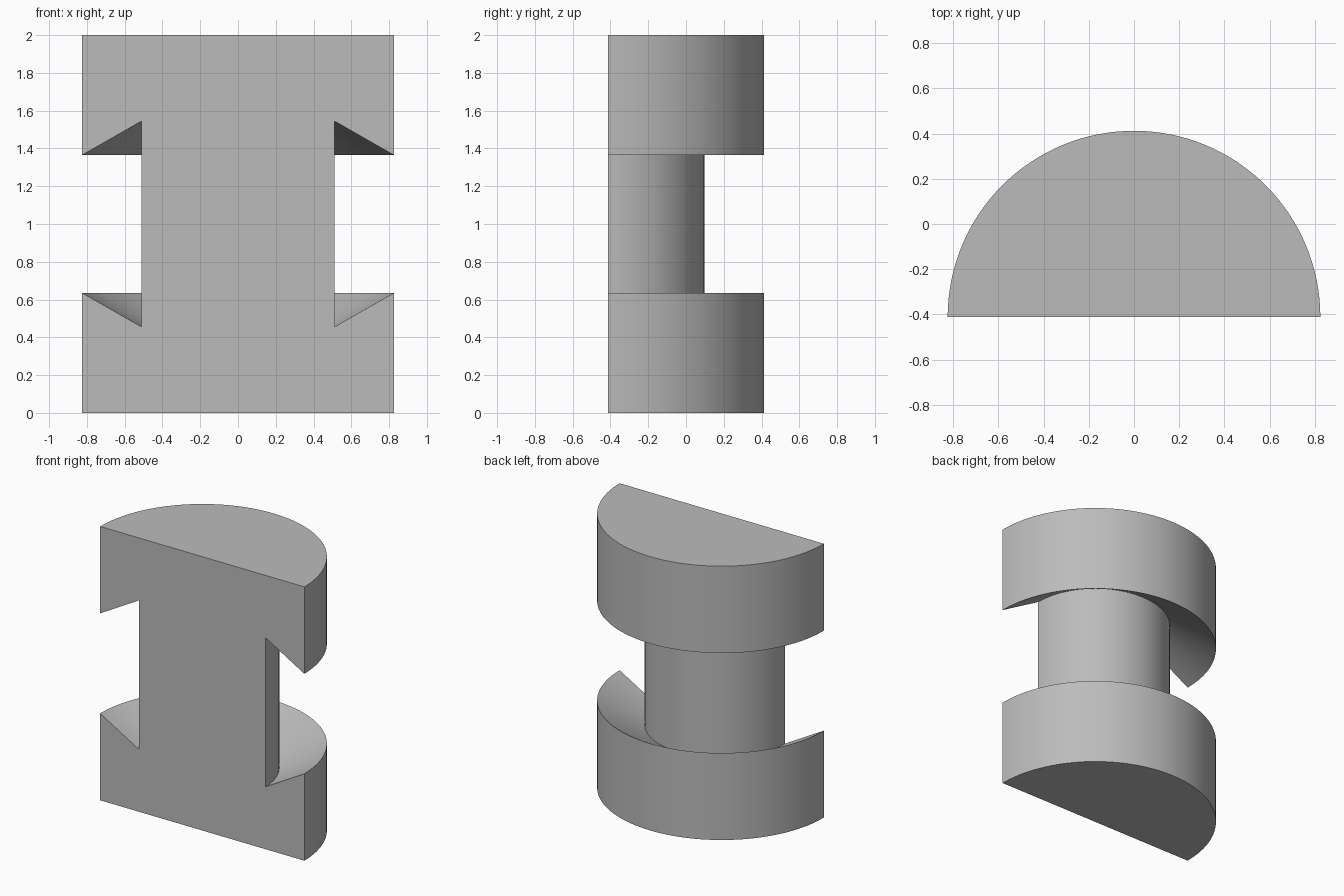
import bpy, bmesh
from math import pi, cos, sin, radians

cube = bpy.data.objects.get("Cube")
if cube:
    bpy.data.objects.remove(cube)

RADIUS, CORE = 0.825, 0.51
CENTRE_Y = -RADIUS / 2
STEPS = 64

# Half outline: radius and height, from the base to the top
lower = [(RADIUS, 0), (RADIUS, 0.635), (CORE, 0.455)]
profile = lower + [(r, 2 - z) for r, z in reversed(lower)]

# Sweep the outline through half a turn
bm = bmesh.new()
columns = []
for i in range(STEPS + 1):
    a = pi * i / STEPS
    columns.append([bm.verts.new((r * cos(a), CENTRE_Y + r * sin(a), z))
                    for r, z in profile])
for a, b in zip(columns, columns[1:]):
    for j in range(len(profile) - 1):
        bm.faces.new((a[j], b[j], b[j + 1], a[j + 1]))

# Flat base, top and front
bm.faces.new([c[0] for c in columns])
bm.faces.new([c[-1] for c in columns])
bm.faces.new(columns[0] + columns[-1][::-1])
bmesh.ops.recalc_face_normals(bm, faces=bm.faces)

mesh = bpy.data.meshes.new("half_spool")
bm.to_mesh(mesh)
bm.free()
spool = bpy.data.objects.new("half_spool", mesh)
bpy.context.collection.objects.link(spool)

# Plain grey
grey = bpy.data.materials.new("plain grey")
grey.use_nodes = True
colour = (0.5, 0.5, 0.5, 1)
grey.diffuse_color = colour
grey.node_tree.nodes["Principled BSDF"].inputs["Base Color"].default_value = colour
mesh.materials.append(grey)

# Smooth round walls with sharp rims
bpy.ops.object.select_all(action="DESELECT")
spool.select_set(True)
bpy.context.view_layer.objects.active = spool
bpy.ops.object.shade_smooth_by_angle(angle=radians(30))
